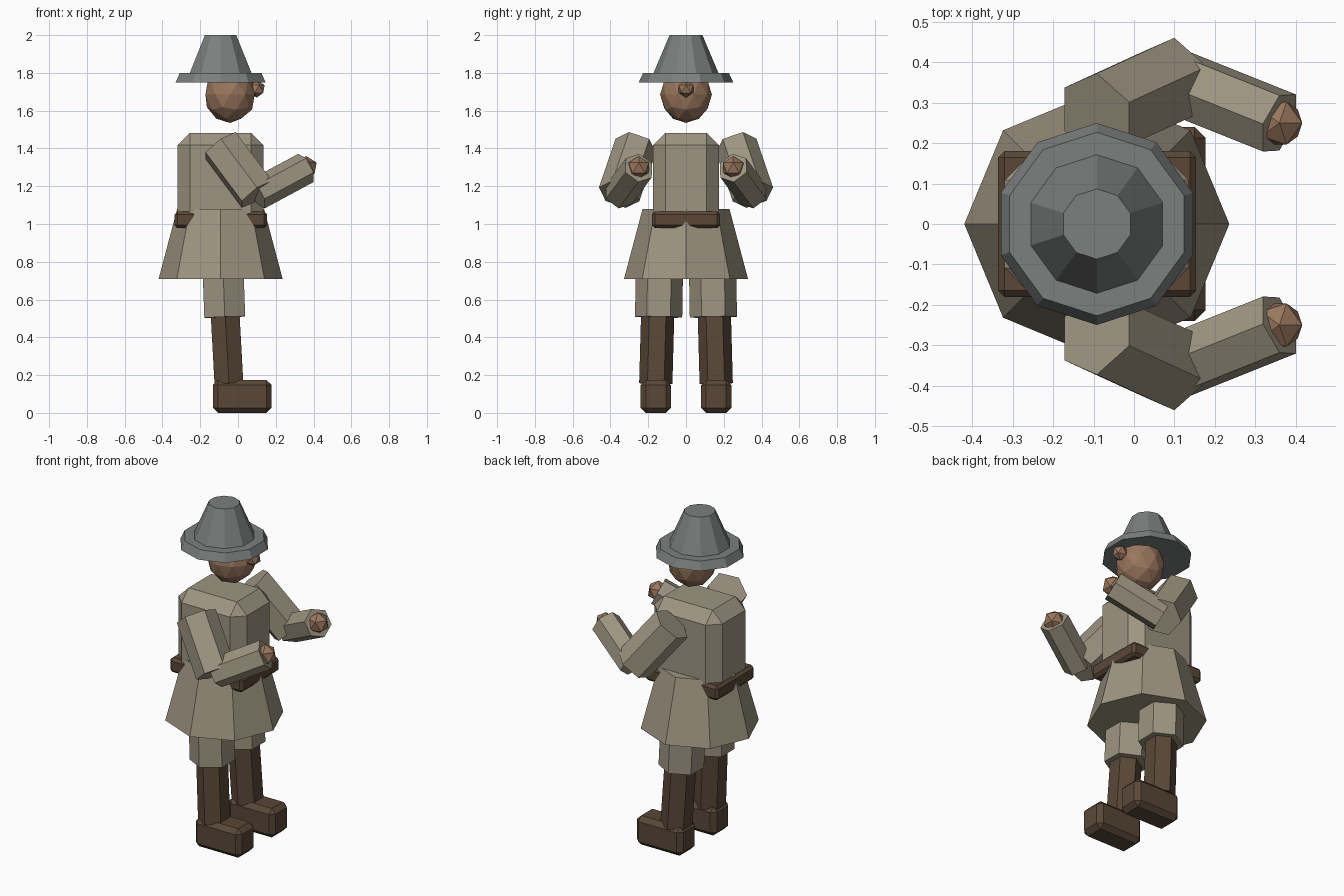
import bpy, bmesh
from mathutils import Vector, Matrix

if "Cube" in bpy.data.objects:
    bpy.data.objects.remove(bpy.data.objects["Cube"])

BODY_X = -0.092


def material(name, rgb):
    m = bpy.data.materials.new(name)
    m.diffuse_color = (*rgb, 1)
    m.use_nodes = True
    m.node_tree.nodes["Principled BSDF"].inputs["Base Color"].default_value = m.diffuse_color
    return m


COAT = material("coat_cloth", (0.34, 0.30, 0.22))
LEATHER = material("leather", (0.10, 0.064, 0.038))
SKIN = material("skin", (0.32, 0.18, 0.11))
FELT = material("hat_felt", (0.20, 0.215, 0.21))


def finish(name, bm, mat):
    bmesh.ops.recalc_face_normals(bm, faces=bm.faces)
    mesh = bpy.data.meshes.new(name)
    bm.to_mesh(mesh)
    bm.free()
    mesh.materials.append(mat)
    ob = bpy.data.objects.new(name, mesh)
    bpy.context.collection.objects.link(ob)
    return ob


def box(name, lo, hi, bevel, mat):
    """Chamfered box between two corners."""
    lo, hi = Vector(lo), Vector(hi)
    bm = bmesh.new()
    bmesh.ops.create_cube(bm, size=1, matrix=Matrix.Translation((lo + hi) / 2)
                          @ Matrix.Diagonal((*(hi - lo), 1)))
    ob = finish(name, bm, mat)
    mod = ob.modifiers.new("chamfer", 'BEVEL')
    mod.width, mod.segments = bevel, 1


def cone(name, sides, r1, r2, z1, z2, mat):
    """Upright tapered prism on the body axis."""
    bm = bmesh.new()
    bmesh.ops.create_cone(bm, cap_ends=True, segments=sides, radius1=r1, radius2=r2,
                          depth=z2 - z1,
                          matrix=Matrix.Translation((BODY_X, 0, (z1 + z2) / 2)))
    # turn so that one corner points along y
    bm.verts.ensure_lookup_table()
    turn = Vector((0, 1)).angle_signed(
        Vector((bm.verts[0].co.x - BODY_X, bm.verts[0].co.y)))
    bmesh.ops.rotate(bm, verts=bm.verts, cent=(BODY_X, 0, 0),
                     matrix=Matrix.Rotation(turn, 3, 'Z'))
    finish(name, bm, mat)


def ball(name, centre, radii, detail, mat):
    bm = bmesh.new()
    bmesh.ops.create_icosphere(bm, subdivisions=detail, radius=1,
                               matrix=Matrix.Translation(centre) @ Matrix.Diagonal((*radii, 1)))
    finish(name, bm, mat)


def limb(name, a, b, r, mat):
    """Six-sided prism from a to b, with a corner in the yz plane."""
    a, b = Vector(a), Vector(b)
    z = (b - a).normalized()
    v = z.cross(Vector((1, 0, 0))).normalized()
    w = v.cross(z)
    bm = bmesh.new()
    rings = []
    for p in (a, b):
        rings.append([bm.verts.new(p + r * (c * v + s * w)) for c, s in
                      ((1, 0), (.5, .866), (-.5, .866), (-1, 0), (-.5, -.866), (.5, -.866))])
        bm.faces.new(rings[-1])
    for i in range(6):
        j = (i + 1) % 6
        bm.faces.new((rings[0][i], rings[0][j], rings[1][j], rings[1][i]))
    finish(name, bm, mat)


# Hat
cone("hat_brim", 10, 0.25, 0.227, 1.75, 1.80, FELT)
cone("hat_crown", 10, 0.18, 0.087, 1.78, 2.0, FELT)

# Head and nose
ball("head", (-0.042, 0, 1.685), (0.137, 0.137, 0.15), 2, SKIN)
ball("nose", (0.1, 0, 1.715), (0.046, 0.046, 0.046), 1, SKIN)

# Coat and belt
box("coat_body", (-0.32, -0.175, 0.98), (0.135, 0.175, 1.483), 0.066, COAT)
cone("coat_skirt", 8, 0.328, 0.23, 0.71, 1.08, COAT)
box("belt", (-0.336, -0.181, 0.978), (0.154, 0.181, 1.066), 0.016, LEATHER)

# Arms and legs, one set per side
for side, s in (("left", 1), ("right", -1)):
    shoulder, elbow = (BODY_X, 0.266 * s, 1.415), (0.1, 0.354 * s, 1.157)
    hand = (0.36, 0.25 * s, 1.297)
    limb(side + "_upper_arm", shoulder, elbow, 0.113, COAT)
    limb(side + "_forearm", elbow, hand, 0.085, COAT)
    ball(side + "_hand", hand, (0.063,) * 3, 1, SKIN)

    limb(side + "_thigh", (-0.085, 0.138 * s, 0.92), (-0.07, 0.145 * s, 0.507), 0.125, COAT)
    limb(side + "_boot_shaft", (-0.068, 0.15 * s, 0.52), (-0.048, 0.16 * s, 0.155), 0.088, LEATHER)
    y1, y2 = sorted((0.08 * s, 0.24 * s))
    box(side + "_boot_foot", (-0.133, y1, 0), (0.177, y2, 0.175), 0.027, LEATHER)
